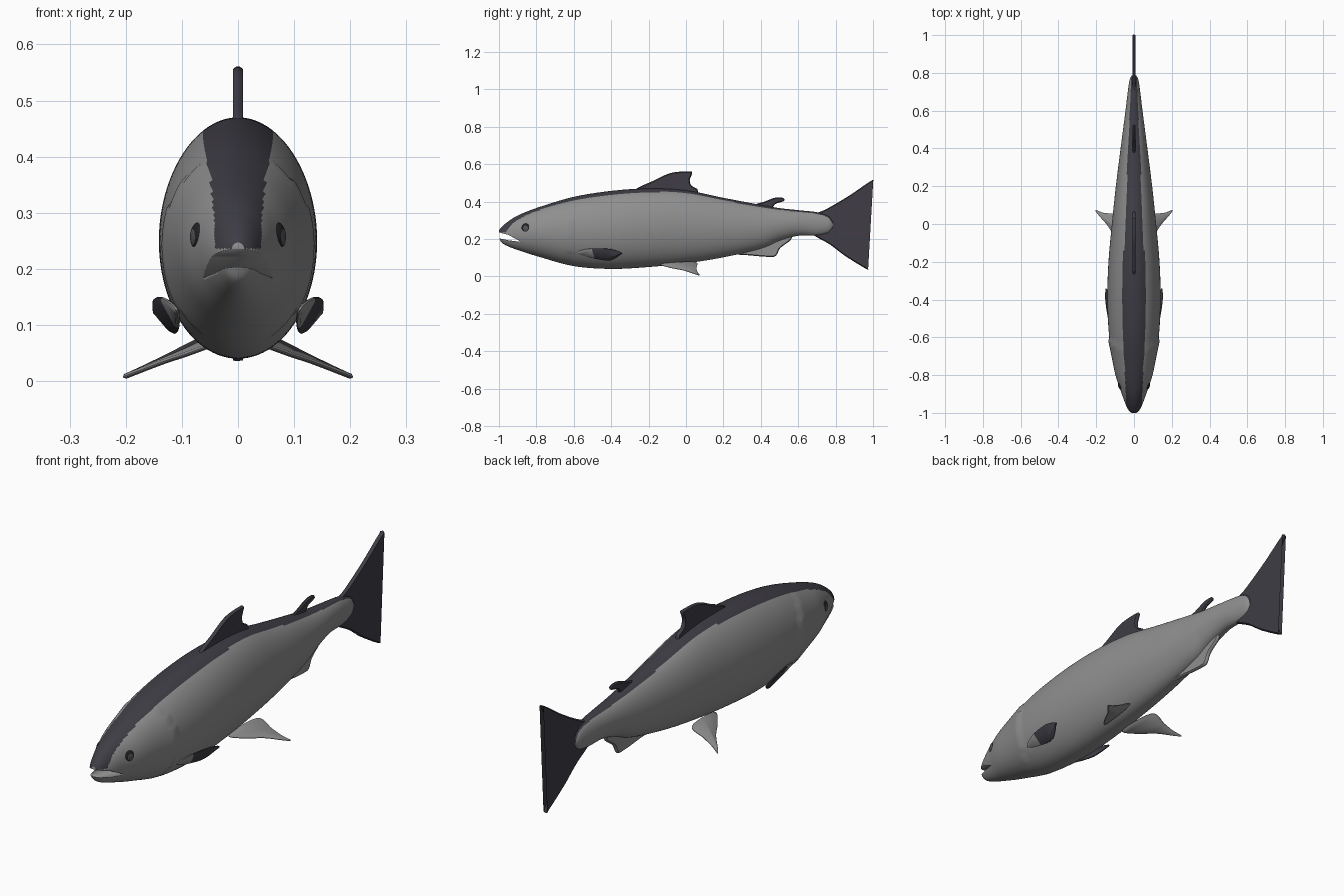
import bpy, bmesh, math
from mathutils import Vector

default = bpy.data.objects.get("Cube")
if default:
    bpy.data.objects.remove(default, do_unlink=True)


def make_material(name, colour):
    mat = bpy.data.materials.new(name)
    mat.use_nodes = True
    mat.diffuse_color = (*colour, 1)
    shader = mat.node_tree.nodes["Principled BSDF"]
    shader.inputs["Base Color"].default_value = (*colour, 1)
    shader.inputs["Roughness"].default_value = 0.7
    return mat


silver = make_material("silver grey", (.27, .275, .27))
slate = make_material("dark slate", (.05, .047, .06))
black = make_material("eye black", (.015, .015, .018))
iris = make_material("iris grey", (.09, .09, .1))


def smooth_path(points, steps, closed=False):
    """Catmull-Rom curve through the points."""
    pts = [Vector(p) for p in points]
    n = len(pts)
    pick = (lambda i: pts[i % n]) if closed else (lambda i: pts[max(0, min(n - 1, i))])
    out = []
    for i in range(n if closed else n - 1):
        a, b, c, d = (pick(i + k) for k in (-1, 0, 1, 2))
        for s in range(steps):
            t = s / steps
            out.append(b + (c - a) * (t / 2)
                       + (a * 2 - b * 5 + c * 4 - d) * (t * t / 2)
                       + (b * 3 - a - c * 3 + d) * (t ** 3 / 2))
    if not closed:
        out.append(pts[-1])
    return out


def make_object(name, bm, materials, angle=40):
    bmesh.ops.recalc_face_normals(bm, faces=bm.faces)
    mesh = bpy.data.meshes.new(name)
    bm.to_mesh(mesh)
    bm.free()
    for mat in materials:
        mesh.materials.append(mat)
    obj = bpy.data.objects.new(name, mesh)
    bpy.context.collection.objects.link(obj)
    bpy.ops.object.select_all(action='DESELECT')
    obj.select_set(True)
    bpy.context.view_layer.objects.active = obj
    bpy.ops.object.shade_smooth_by_angle(angle=math.radians(angle))
    return obj


# Body: lofted ellipses, each station is (y, top, bottom, half width)
stations = [
    (-1, .247, .205, .014), (-.985, .265, .18, .03), (-.95, .294, .16, .046),
    (-.89, .33, .138, .068), (-.78, .372, .103, .103), (-.6, .425, .055, .131),
    (-.4, .457, .04, .141), (-.2, .47, .05, .135), (0, .46, .07, .117),
    (.2, .42, .102, .096), (.4, .382, .148, .071), (.5, .365, .19, .058),
    (.6, .354, .217, .045), (.7, .343, .218, .033), (.76, .325, .232, .024),
    (.785, .295, .258, .013)]
SEGMENTS = 96


def gill_swell(y, z):
    """Widen the head toward the curved rear edge of the gill cover."""
    edge = -.6 - 2 * (z - .22) ** 2
    if z < .39 and edge - .16 < y <= edge:
        return 1 + .07 * (1 - (edge - y) / .16) ** 2
    return 1


bm = bmesh.new()
rings = []
for y, top, bottom, half in smooth_path(stations, 10):
    mid, tall = (top + bottom) / 2, (top - bottom) / 2
    ring = []
    for k in range(SEGMENTS):
        a = math.tau * k / SEGMENTS
        z = mid + tall * math.cos(a)
        ring.append(bm.verts.new((half * math.sin(a) * gill_swell(y, z), y, z)))
    rings.append(ring)
for r, s in zip(rings, rings[1:]):
    for k in range(SEGMENTS):
        j = (k + 1) % SEGMENTS
        bm.faces.new((r[k], r[j], s[j], s[k]))
bm.faces.new(rings[0])
bm.faces.new(rings[-1])
body = make_object("body", bm, [silver, slate])

# Mouth: wedge cut out of the snout
wedge = [(-1.03, .243), (-.95, .222), (-.88, .184), (-.95, .193), (-1.03, .21)]
bm = bmesh.new()
face = bm.faces.new([bm.verts.new((-.2, y, z)) for y, z in wedge])
side = bmesh.ops.extrude_face_region(bm, geom=[face])["geom"]
bmesh.ops.translate(bm, vec=(.4, 0, 0),
                    verts=[v for v in side if isinstance(v, bmesh.types.BMVert)])
cutter = make_object("mouth_cutter", bm, [silver])
cutter.hide_render = True
cut = body.modifiers.new("mouth", 'BOOLEAN')
cut.operation, cut.solver, cut.object = 'DIFFERENCE', 'EXACT', cutter
bpy.context.view_layer.objects.active = body
bpy.ops.object.modifier_apply(modifier=cut.name)
bpy.data.objects.remove(cutter, do_unlink=True)

# Dark stripe along the back, narrowing toward both ends
for p in body.data.polygons:
    x, y, z = p.center
    stripe = .065 - .043 * abs(y + .4)
    p.material_index = int(abs(x) < stripe and z > .236 and p.normal.z > 0)


def make_fin(name, outline, place, materials, thick, split=None):
    """Thin plate with softened rim; place maps outline points into space."""
    bm = bmesh.new()
    pts = [Vector(place(u, v)) for u, v in smooth_path(outline, 6, True)]
    origin = Vector(place(0, 0))
    normal = (Vector(place(1, 0)) - origin).cross(Vector(place(0, 1)) - origin).normalized()
    face = bm.faces.new([bm.verts.new(p - normal * thick * .15) for p in pts])
    moved = bmesh.ops.extrude_face_region(bm, geom=[face])["geom"]
    bmesh.ops.translate(bm, vec=normal * thick * .3,
                        verts=[v for v in moved if isinstance(v, bmesh.types.BMVert)])
    bmesh.ops.recalc_face_normals(bm, faces=bm.faces)
    broad = [f for f in bm.faces if len(f.verts) > 4]
    bmesh.ops.inset_individual(bm, faces=broad, thickness=.005, depth=thick * .35)
    if split is not None:
        bmesh.ops.bisect_plane(bm, geom=bm.verts[:] + bm.edges[:] + bm.faces[:],
                               plane_co=(0, split, 0), plane_no=(0, 1, .3))
        for f in bm.faces:
            c = f.calc_center_median()
            f.material_index = int(c.y - split + .3 * c.z > 0)
    return make_object(name, bm, materials)


def upright(y, z):
    return 0, y, z


# Fins on the centre line
make_fin("tail_fin", [
    (.66, .32), (.745, .357), (.87, .43), (.985, .508), (.998, .503), (.94, .41),
    (.878, .31), (.862, .272), (.885, .195), (.94, .1), (.972, .045), (.96, .042),
    (.85, .11), (.77, .17), (.66, .24)], upright, [slate], .018)
make_fin("dorsal_fin", [
    (-.27, .46), (-.17, .513), (-.08, .553), (.015, .561), (.033, .553), (.02, .515),
    (.03, .485), (.062, .463), (.04, .43), (-.15, .43)], upright, [slate], .018)
make_fin("adipose_fin", [
    (.36, .38), (.42, .4), (.475, .42), (.518, .42), (.524, .403), (.48, .388),
    (.45, .36), (.38, .36)], upright, [slate], .014)
make_fin("anal_fin", [
    (.2, .125), (.33, .113), (.45, .104), (.483, .113), (.505, .152), (.56, .195),
    (.55, .22), (.42, .2), (.3, .16)], upright, [silver], .018)

# Paired fins and eyes
for label, sign in (("left", 1), ("right", -1)):
    make_fin(label + "_pectoral_fin", [
        (-.58, .13), (-.515, .148), (-.41, .146), (-.345, .127), (-.352, .115),
        (-.4, .087), (-.46, .09), (-.545, .11)],
        lambda y, z: (sign * (.085 + .6 * (z - .085) + .17 * (y + .575)), y, z),
        [silver, slate], .01, -.46)
    make_fin(label + "_pelvic_fin", [
        (.045, -.13), (.09, -.09), (.135, -.015), (.185, .045), (.204, .073),
        (.165, .06), (.125, .055), (.06, .045)],
        lambda x, y: (sign * x, y, .072 - .5 * (x - .06) + .1 * y),
        [silver], .009)

    bm = bmesh.new()
    bmesh.ops.create_uvsphere(bm, u_segments=24, v_segments=16, radius=1)
    for f in bm.faces:
        f.material_index = int(f.calc_center_median().z > .8)
    eye = make_object(label + "_eye", bm, [black, iris])
    eye.scale = (.026, .026, .014)
    eye.rotation_euler = (0, sign * math.pi / 2, -sign * .3)
    eye.location = (sign * .07, -.855, .257)
